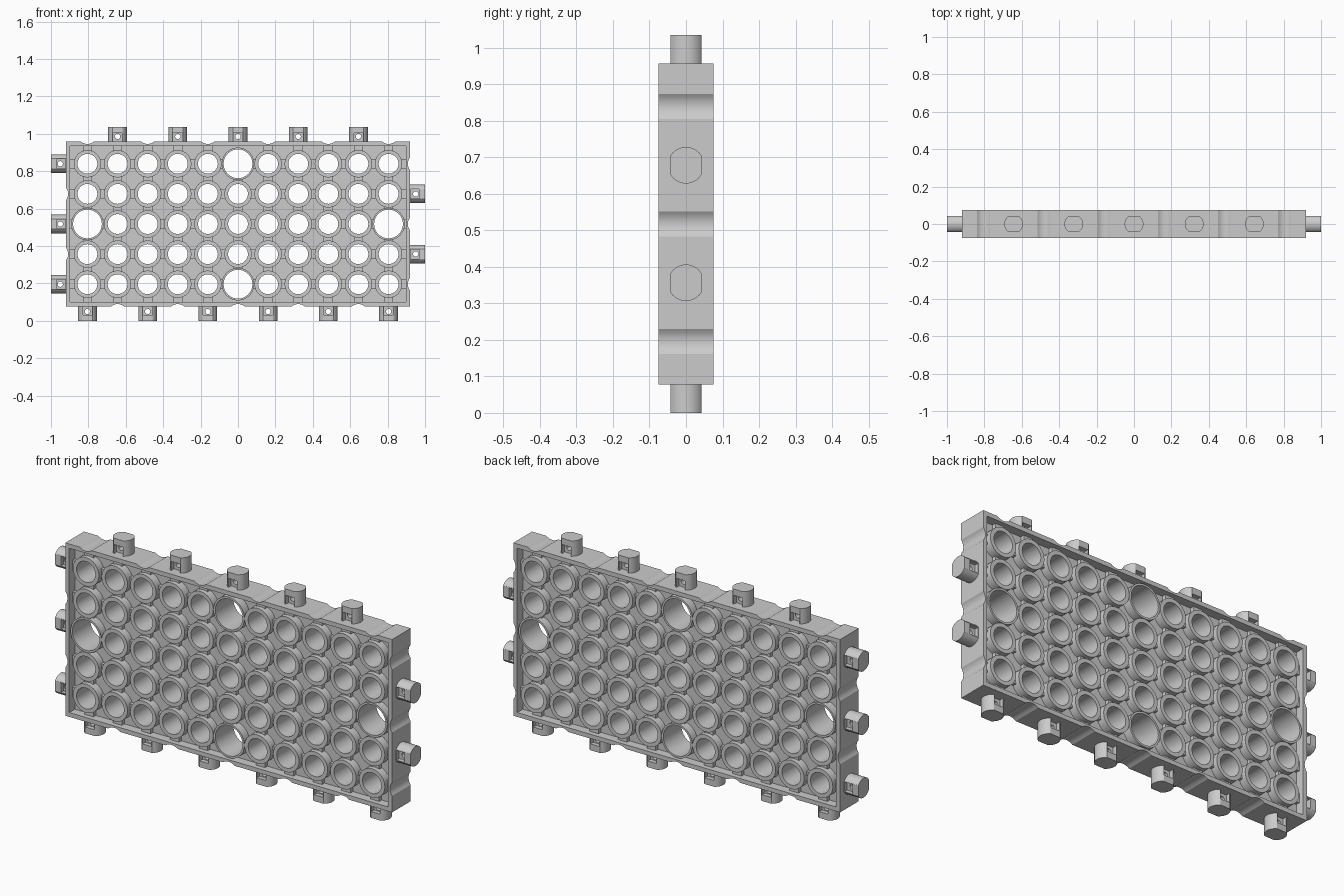
import bpy, bmesh, math
from mathutils import Matrix

if "Cube" in bpy.data.objects:
    bpy.data.objects.remove(bpy.data.objects["Cube"])

P = 0.161                      # hole pitch
W, ZC, H = 0.92, 0.5175, 0.44  # half width, centre height, half height
WALL = 0.022
COLS = [i * P for i in range(-5, 6)]
ROWS = [j * P for j in range(-2, 3)]
BIG = {(0, 2), (0, -2), (-5, 0), (5, 0)}
TOP = [COLS[i] for i in (1, 3, 5, 7, 9)]
BOTTOM = COLS[0::2]
LEFT, RIGHT = ROWS[0::2], ROWS[1::2]


def circle(cx, cz, r, n=32):
    return [(cx + r * math.cos(2 * math.pi * k / n),
             cz + r * math.sin(2 * math.pi * k / n)) for k in range(n)]


def rect(x0, x1, z0, z1):
    return [(x0, z0), (x1, z0), (x1, z1), (x0, z1)]


def mesh_object(name, mesh):
    ob = bpy.data.objects.new(name, mesh)
    bpy.context.collection.objects.link(ob)
    return ob


def baked(ob):
    dg = bpy.context.evaluated_depsgraph_get()
    return bpy.data.meshes.new_from_object(ob.evaluated_get(dg), depsgraph=dg)


def slab(name, loops, half_depth):
    """Extrude filled outlines (with holes) in the XZ plane, centred on y = 0."""
    cu = bpy.data.curves.new(name, 'CURVE')
    cu.dimensions, cu.fill_mode, cu.extrude = '2D', 'BOTH', half_depth
    for pts in loops:
        s = cu.splines.new('POLY')
        s.points.add(len(pts) - 1)
        for p, (x, z) in zip(s.points, pts):
            p.co = (x, z, 0, 1)
        s.use_cyclic_u = True
    tmp = bpy.data.objects.new(name + "_curve", cu)
    bpy.context.collection.objects.link(tmp)
    me = baked(tmp)
    bpy.data.objects.remove(tmp)
    me.transform(Matrix.Translation((0, 0, ZC)) @ Matrix.Rotation(math.pi / 2, 4, 'X'))
    bm = bmesh.new()
    bm.from_mesh(me)
    bmesh.ops.remove_doubles(bm, verts=bm.verts, dist=1e-5)
    bmesh.ops.recalc_face_normals(bm, faces=bm.faces)
    bm.to_mesh(me)
    bm.free()
    return mesh_object(name, me)


def scallops(centres, half=0.034, depth=0.012, n=8):
    """(position, inset) pairs of shallow round notches along an edge."""
    r = (half ** 2 + depth ** 2) / (2 * depth)
    out = []
    for c in sorted(centres):
        for k in range(n + 1):
            u = half * (2 * k / n - 1)
            out.append((c + u, math.sqrt(r * r - u * u) - (r - depth)))
    return out


# outer frame: notches sit between the pegs, opposite the mating side's pegs
outline = [(-W, -H)] + [(u, -H + d) for u, d in scallops(TOP)]
outline += [(W, -H)] + [(W - d, u) for u, d in scallops(LEFT)]
outline += [(W, H)] + [(u, H - d) for u, d in reversed(scallops(BOTTOM))]
outline += [(-W, H)] + [(-W + d, u) for u, d in reversed(scallops(RIGHT))]
IX, IZ = W - WALL, H - WALL
slab("outer_frame", [outline, rect(-IX, IX, -IZ, IZ)], 0.075)

# perforated middle web and the tubes around each hole
web, tubes = [rect(-IX - .005, IX + .005, -IZ - .005, IZ + .005)], []
ribs = []
for i in range(-5, 6):
    for j in range(-2, 3):
        x, z = i * P, j * P
        ri, ro = (0.077, 0.087) if (i, j) in BIG else (0.053, 0.073)
        web.append(circle(x, z, ri + 0.001))
        tubes += [circle(x, z, ri), circle(x, z, ro)]
        # short ribs to the right-hand and upper neighbour or the frame
        e = 0.025
        a = math.sqrt(ri * ri - e * e) + 0.007 if ri < 0.06 else 0.081
        for sx in (-1, 1):
            end = IX + .004 if abs(i) == 5 and i * sx > 0 else abs(x + sx * P / 2)
            if abs(i) == 5 and i * sx > 0:
                xs = sorted((x + sx * a, sx * end))
            else:
                xs = sorted((x + sx * a, x + sx * P / 2))
            if xs[1] - xs[0] > 0.002:
                ribs.append(rect(xs[0], xs[1], z - e, z + e))
            top = abs(j) == 2 and j * sx > 0
            zs = sorted((z + sx * a, sx * (IZ + .004) if top else z + sx * P / 2))
            if (i, j) not in BIG and zs[1] - zs[0] > 0.002:
                ribs.append(rect(x - e, x + e, zs[0], zs[1]))
slab("web", web, 0.03)
slab("hole_tubes", tubes, 0.073)

# ribs as plain boxes in one mesh
bm = bmesh.new()
for r in ribs:
    (x0, z0), (x1, z1) = r[0], r[2]
    bmesh.ops.create_cube(bm, size=1, matrix=Matrix.Translation(
        ((x0 + x1) / 2, 0, ZC + (z0 + z1) / 2)) @ Matrix.Diagonal((x1 - x0, 0.1, z1 - z0, 1)))
me = bpy.data.meshes.new("ribs")
bm.to_mesh(me)
bm.free()
mesh_object("ribs", me)

# connector peg: flattened cylinder with a notch front and back and a pin hole
bm = bmesh.new()
bmesh.ops.create_cone(bm, cap_ends=True, segments=48, radius1=0.05, radius2=0.05,
                      depth=0.094, matrix=Matrix.Translation((0, 0, 0.031)))
for s in (-1, 1):
    cut = bmesh.ops.bisect_plane(bm, geom=bm.verts[:] + bm.edges[:] + bm.faces[:],
                                 plane_co=(0, s * 0.042, 0), plane_no=(0, s, 0), clear_outer=True)
    bmesh.ops.holes_fill(bm, edges=[e for e in cut["geom_cut"] if isinstance(e, bmesh.types.BMEdge)])
bmesh.ops.recalc_face_normals(bm, faces=bm.faces)
me = bpy.data.meshes.new("peg_blank")
bm.to_mesh(me)
bm.free()
peg = mesh_object("peg_blank", me)

cutters = []
for k in range(3):
    bm = bmesh.new()
    if k < 2:
        m = Matrix.Translation((0, (2 * k - 1) * 0.042, 0.023)) @ Matrix.Diagonal((0.05, 0.044, 0.046, 1))
        bmesh.ops.create_cube(bm, size=1, matrix=m)
    else:
        bmesh.ops.create_cone(bm, cap_ends=True, segments=24, radius1=0.014, radius2=0.014, depth=0.2,
                              matrix=Matrix.Translation((0, 0, 0.028)) @ Matrix.Rotation(math.pi / 2, 4, 'X'))
    cm = bpy.data.meshes.new("peg_cutter")
    bm.to_mesh(cm)
    bm.free()
    c = mesh_object("peg_cutter", cm)
    c.hide_render = True
    cutters.append(c)
    mod = peg.modifiers.new("cut", 'BOOLEAN')
    mod.operation, mod.solver, mod.object = 'DIFFERENCE', 'EXACT', c
peg_mesh = baked(peg)
for ob in cutters + [peg]:
    bpy.data.objects.remove(ob)

# place the pegs round the frame
spots = [("top_peg", x, H, 0) for x in TOP] + [("bottom_peg", x, -H, math.pi) for x in BOTTOM]
spots += [("left_peg", -W, z, -math.pi / 2) for z in LEFT]
spots += [("right_peg", W, z, math.pi / 2) for z in RIGHT]
for name, x, z, ang in spots:
    ob = mesh_object(name, peg_mesh.copy())
    ob.data.transform(Matrix.Translation((x, 0, ZC + z)) @ Matrix.Rotation(ang, 4, 'Y'))
    # side pegs reach slightly further than the top and bottom ones
    if "left" in name or "right" in name:
        ob.data.transform(Matrix.Translation((math.copysign(0.002, x), 0, 0)))

for ob in bpy.data.objects:
    ob.select_set(True)
    bpy.context.view_layer.objects.active = ob
bpy.ops.object.shade_smooth_by_angle(angle=math.radians(30))
